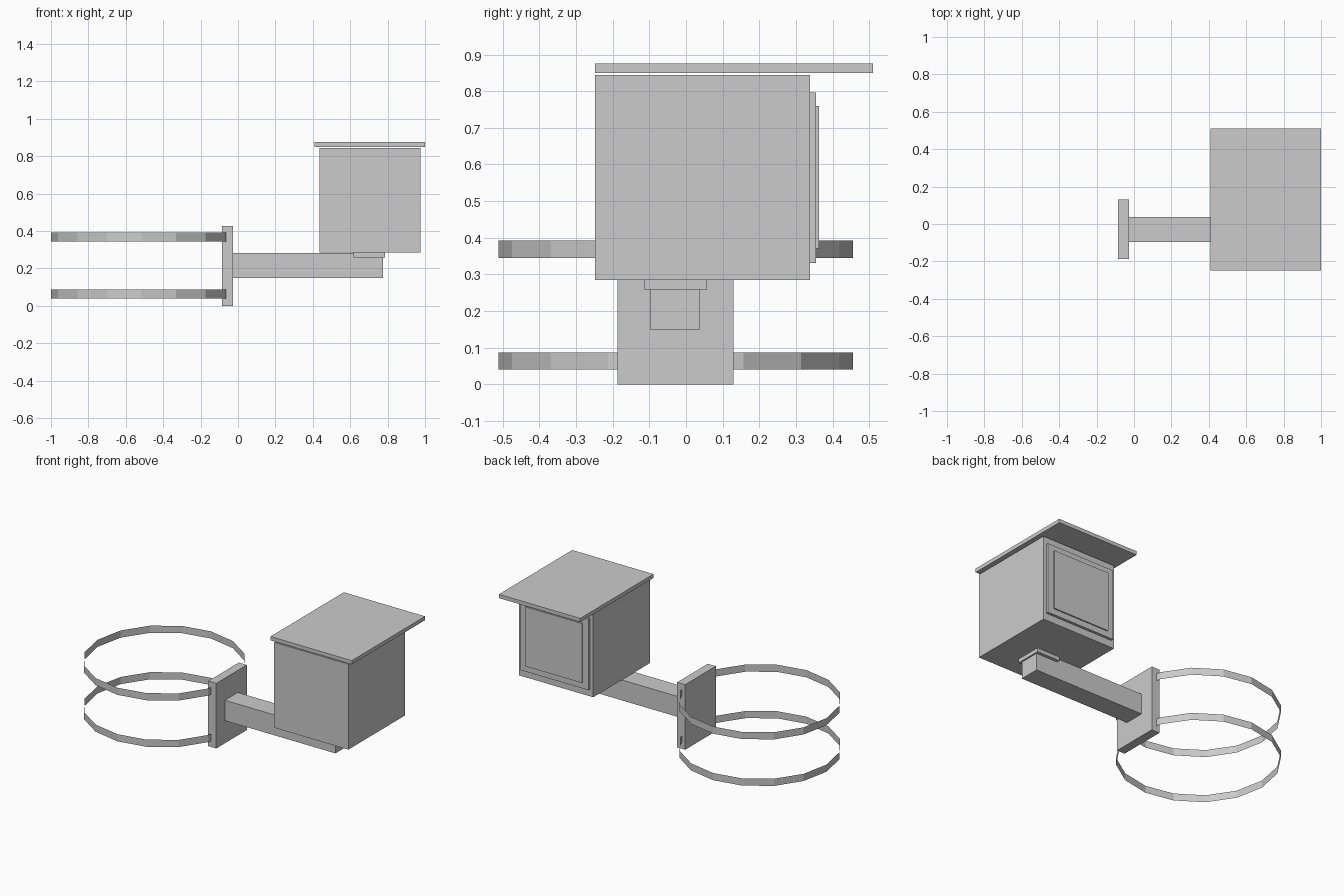
import bpy
import bmesh
from mathutils import Matrix, Vector

cube = bpy.data.objects.get("Cube")
if cube:
    bpy.data.objects.remove(cube, do_unlink=True)

# One plain grey for the whole model
GREY = (0.6, 0.6, 0.6, 1)
grey = bpy.data.materials.new("plain grey")
grey.use_nodes = True
grey.diffuse_color = GREY
grey.node_tree.nodes["Principled BSDF"].inputs["Base Color"].default_value = GREY


def finish(name, bm):
    mesh = bpy.data.meshes.new(name)
    bm.to_mesh(mesh)
    bm.free()
    mesh.materials.append(grey)
    obj = bpy.data.objects.new(name, mesh)
    bpy.context.collection.objects.link(obj)
    return obj


def box(name, x, y, z):
    """Box from (low, high) ranges on each axis."""
    low, high = (Vector(c) for c in zip(x, y, z))
    place = Matrix.Translation((low + high) / 2) @ Matrix.Diagonal((*(high - low), 1))
    bm = bmesh.new()
    bmesh.ops.create_cube(bm, size=1, matrix=place)
    return finish(name, bm)


def band(name, bottom, height=0.047, radius=0.484, sides=16):
    """Thin open strap, a ring of flat segments."""
    bm = bmesh.new()
    ring = bmesh.ops.create_circle(bm, segments=sides, radius=radius,
                                   matrix=Matrix.Translation((-0.516, -0.028, bottom)))
    edges = list({e for v in ring["verts"] for e in v.link_edges})
    top = bmesh.ops.extrude_edge_only(bm, edges=edges)["geom"]
    bmesh.ops.translate(bm, vec=(0, 0, height),
                        verts=[g for g in top if isinstance(g, bmesh.types.BMVert)])
    bmesh.ops.recalc_face_normals(bm, faces=bm.faces)
    # Make every segment face outwards
    for f in bm.faces:
        if f.normal.dot(f.calc_center_median() - Vector((-0.516, -0.028, bottom))) < 0:
            f.normal_flip()
    return finish(name, bm)


# Straps and mounting plate
band("lower_strap", 0.04)
band("upper_strap", 0.345)
box("mounting_plate", (-0.085, -0.027), (-0.187, 0.13), (0, 0.427))

# Arm and the pad that carries the housing
box("support_arm", (-0.027, 0.775), (-0.097, 0.037), (0.148, 0.282))
box("housing_pad", (0.618, 0.785), (-0.115, 0.057), (0.259, 0.284))

# Housing with an overhanging roof
box("housing", (0.437, 0.975), (-0.249, 0.338), (0.284, 0.844))
box("roof", (0.41, 1.0), (-0.249, 0.511), (0.85, 0.875))

# Stepped door on the back
box("door_frame", (0.459, 0.953), (0.338, 0.355), (0.331, 0.796))
box("door_panel", (0.501, 0.911), (0.355, 0.363), (0.37, 0.76))
